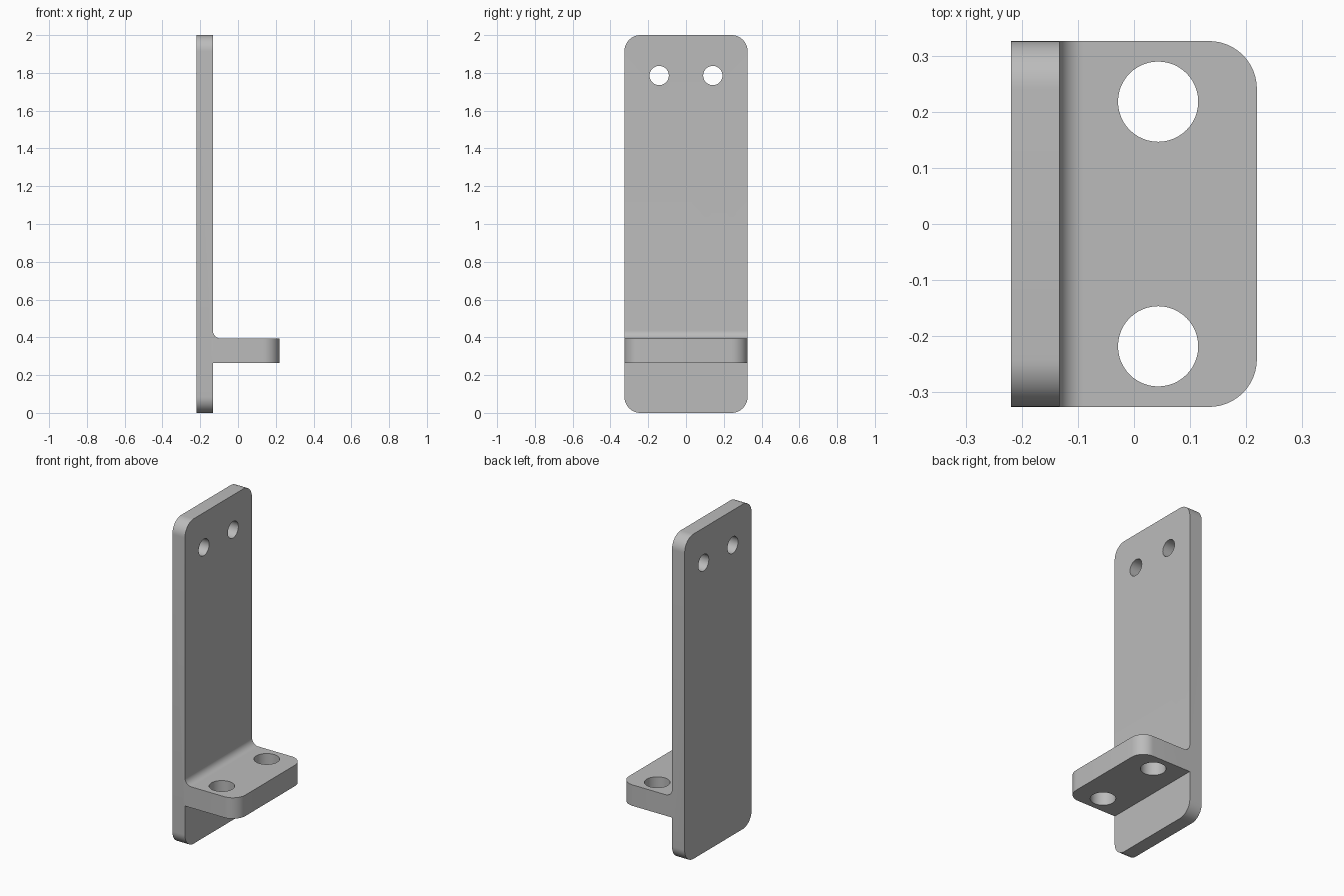
import bpy, bmesh
from math import cos, sin, pi
from mathutils import Matrix, Vector

if "Cube" in bpy.data.objects:
    bpy.data.objects.remove(bpy.data.objects["Cube"], do_unlink=True)

BACK, FACE, TIP = -0.219, -0.133, 0.219      # x of plate back, plate face, shelf tip
HALF, TOP = 0.326, 2.0                       # half width, height
LOW, HIGH = 0.264, 0.393                     # shelf underside and top
FILLET, CORNER = 0.043, 0.085

grey = bpy.data.materials.new("plain grey")
grey.use_nodes = True
colour = (0.5, 0.5, 0.5, 1)
grey.diffuse_color = colour
grey.node_tree.nodes["Principled BSDF"].inputs["Base Color"].default_value = colour


def make_object(name, bm):
    bmesh.ops.recalc_face_normals(bm, faces=bm.faces[:])
    mesh = bpy.data.meshes.new(name)
    bm.to_mesh(mesh)
    bm.free()
    mesh.materials.append(grey)
    obj = bpy.data.objects.new(name, mesh)
    bpy.context.collection.objects.link(obj)
    return obj


# Bracket: side profile with an inner fillet, extruded across the width
profile = [(BACK, 0), (FACE, 0), (FACE, LOW), (TIP, LOW), (TIP, HIGH)]
for i in range(13):
    a = -pi / 2 - i / 12 * pi / 2
    profile.append((FACE + FILLET + FILLET * cos(a), HIGH + FILLET + FILLET * sin(a)))
profile += [(FACE, TOP), (BACK, TOP)]
bm = bmesh.new()
side = bm.faces.new([bm.verts.new((x, -HALF, z)) for x, z in profile])
extruded = bmesh.ops.extrude_face_region(bm, geom=[side], use_keep_orig=True)
bmesh.ops.translate(bm, vec=(0, 2 * HALF, 0),
                    verts=[g for g in extruded["geom"] if isinstance(g, bmesh.types.BMVert)])


# Round the four plate corners and the two shelf corners
def is_corner(edge):
    a, b = (v.co for v in edge.verts)
    if abs(a.y - b.y) > 0.01:
        return False
    plate_corner = abs(a.z - b.z) < 1e-4 and (a.z < 1e-4 or a.z > TOP - 1e-4)
    shelf_corner = a.x > TIP - 1e-4 and b.x > TIP - 1e-4
    return plate_corner or shelf_corner


bmesh.ops.bevel(bm, geom=[e for e in bm.edges if is_corner(e)], offset=CORNER,
                offset_type='OFFSET', segments=12, profile=0.5, affect='EDGES')
bracket = make_object("bracket", bm)


# Screw holes: two through the plate, two through the shelf
def cut_hole(name, centre, radius, axis):
    cutter_bm = bmesh.new()
    turn = Vector((0, 0, 1)).rotation_difference(Vector(axis)).to_matrix().to_4x4()
    bmesh.ops.create_cone(cutter_bm, cap_ends=True, segments=48, radius1=radius,
                          radius2=radius, depth=0.3,
                          matrix=Matrix.Translation(centre) @ turn)
    cutter = make_object(name, cutter_bm)
    cutter.hide_render = True
    mod = bracket.modifiers.new(name, 'BOOLEAN')
    mod.operation, mod.solver, mod.object = 'DIFFERENCE', 'EXACT', cutter
    bpy.context.view_layer.objects.active = bracket
    bpy.ops.object.modifier_apply(modifier=name)
    bpy.data.objects.remove(cutter, do_unlink=True)


for s in (-1, 1):
    cut_hole("plate_hole", ((BACK + FACE) / 2, 0.142 * s, 1.786), 0.051, (1, 0, 0))
    cut_hole("shelf_hole", (0.043, 0.218 * s, (LOW + HIGH) / 2), 0.0715, (0, 0, 1))

bpy.ops.object.select_all(action='DESELECT')
bracket.select_set(True)
bpy.context.view_layer.objects.active = bracket
bpy.ops.object.shade_smooth_by_angle(angle=pi / 6)
